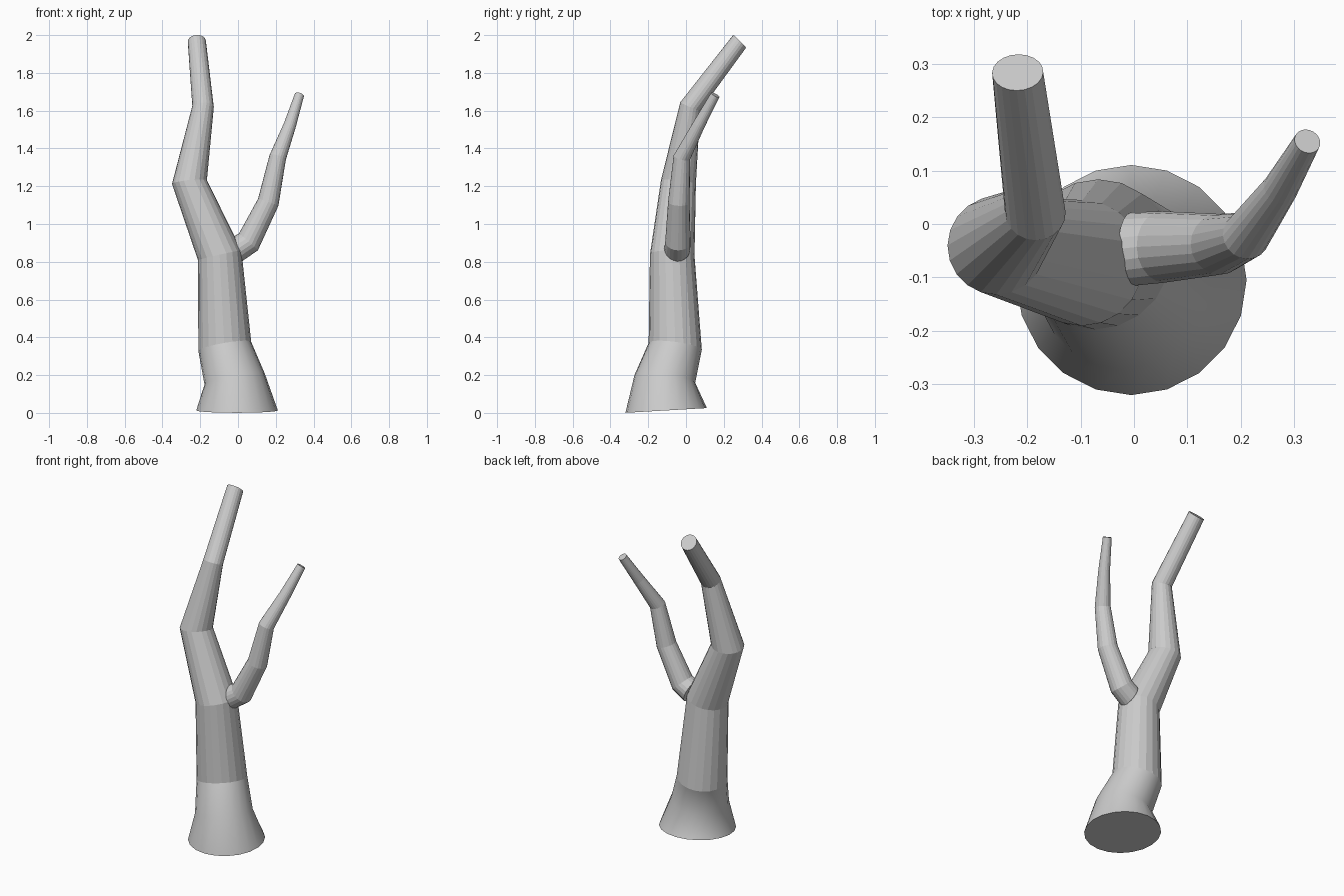
import bpy, bmesh, math
from mathutils import Vector

if "Cube" in bpy.data.objects:
    bpy.data.objects.remove(bpy.data.objects["Cube"])

SIDES = 20


def tube(name, rings, start_n=None, end_n=None, smooth_rows=0):
    """Capped tube through rings of (x, y, z, radius), mitred at each bend."""
    pts = [Vector(r[:3]) for r in rings]
    dirs = [(b - a).normalized() for a, b in zip(pts, pts[1:])]
    normals = [Vector(start_n) if start_n else dirs[0]]
    normals += [a + b for a, b in zip(dirs, dirs[1:])]
    normals.append(Vector(end_n) if end_n else dirs[-1])
    bm = bmesh.new()
    loops = []
    for p, n, r in zip(pts, normals, rings):
        n.normalize()
        u = Vector((0, 1, 0)).cross(n).normalized()
        v = n.cross(u)
        loops.append([bm.verts.new(p + r[3] * (math.cos(a) * u + math.sin(a) * v))
                      for a in (2 * math.pi * i / SIDES for i in range(SIDES))])
    for row, (lo, hi) in enumerate(zip(loops, loops[1:])):
        for i in range(SIDES):
            j = (i + 1) % SIDES
            f = bm.faces.new((lo[i], lo[j], hi[j], hi[i]))
            f.smooth = row < smooth_rows
    bm.faces.new(loops[0][::-1])
    bm.faces.new(loops[-1])
    # keep the rims and the end of the smooth root flare crisp
    for e in bm.edges:
        if any(not f.smooth for f in e.link_faces):
            e.smooth = False
    bm.normal_update()
    me = bpy.data.meshes.new(name)
    bm.to_mesh(me)
    bm.free()
    ob = bpy.data.objects.new(name, me)
    bpy.context.collection.objects.link(ob)
    return ob


# Trunk with flared foot, bending up to the cut top
tube("trunk", [
    (-0.005, -0.105, 0.013, 0.216),
    (-0.018, -0.112, 0.18, 0.162),
    (-0.07, -0.057, 0.352, 0.142),
    (-0.097, -0.073, 0.835, 0.118),
    (-0.257, -0.04, 1.222, 0.093),
    (-0.185, 0.022, 1.622, 0.057),
    (-0.218, 0.284, 1.967, 0.048),
], start_n=(0, -0.058, 1), end_n=(-0.04, 0.7, 0.7), smooth_rows=2)

# Side branch
tube("branch", [
    (-0.005, -0.047, 0.866, 0.069),
    (0.055, -0.043, 0.905, 0.067),
    (0.16, -0.038, 1.115, 0.057),
    (0.21, -0.022, 1.352, 0.045),
    (0.275, 0.068, 1.525, 0.033),
    (0.325, 0.155, 1.683, 0.025),
], start_n=(0.93, 0, 0.36))
